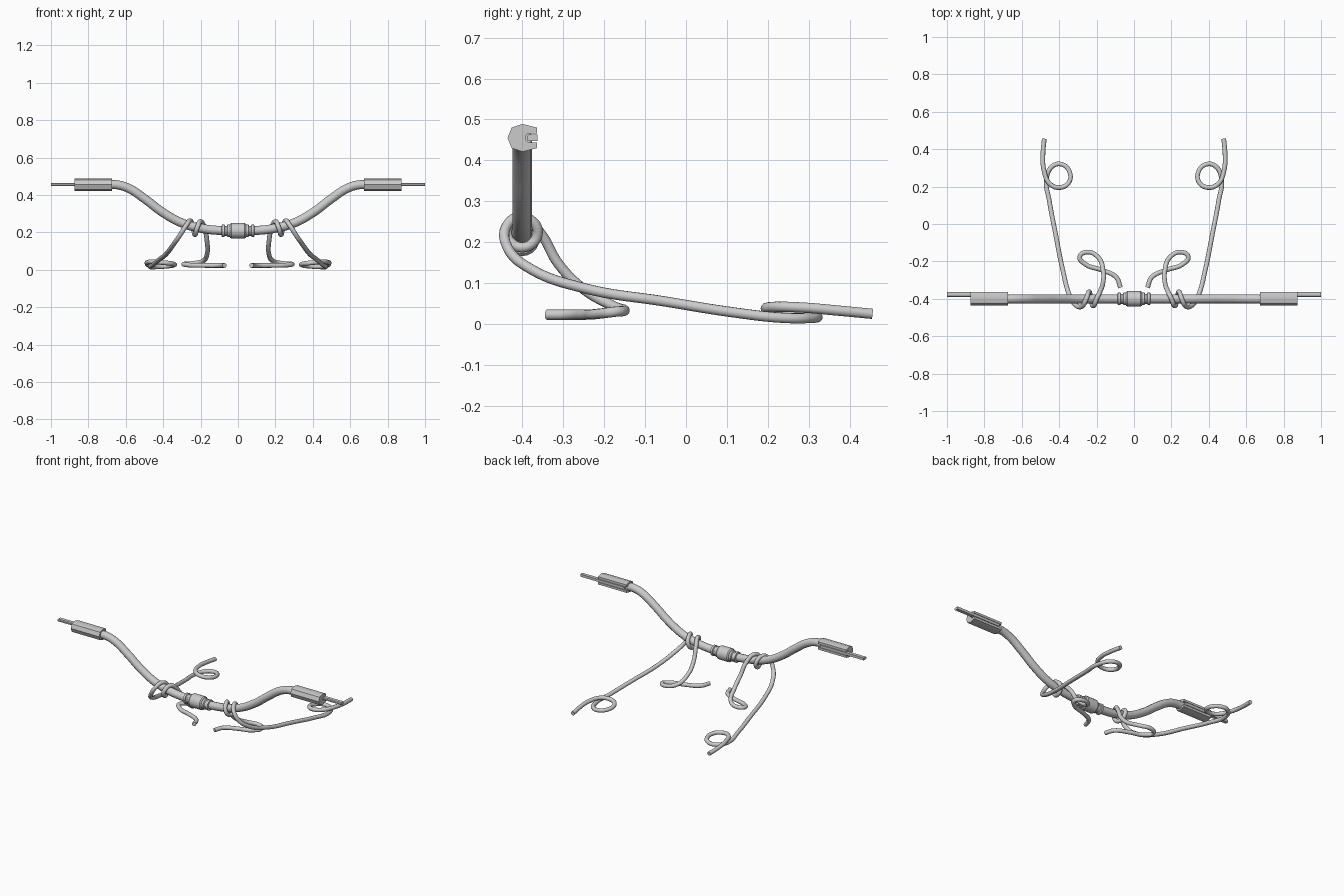
import bpy, bmesh, math

if "Cube" in bpy.data.objects:
    bpy.data.objects.remove(bpy.data.objects["Cube"])

BAR_Y = -0.40
BAR_Z = 0.208
GRIP_Z = 0.455


def shade(ob, angle=35):
    bpy.ops.object.select_all(action='DESELECT')
    ob.select_set(True)
    bpy.context.view_layer.objects.active = ob
    bpy.ops.object.shade_smooth_by_angle(angle=math.radians(angle))


def tube(name, pts, radius):
    """Round tube through the points, turned into a mesh."""
    cu = bpy.data.curves.new(name, 'CURVE')
    cu.dimensions = '3D'
    cu.bevel_depth = radius
    cu.bevel_resolution = 4
    cu.resolution_u = 8
    cu.use_fill_caps = True
    sp = cu.splines.new('BEZIER')
    sp.bezier_points.add(len(pts) - 1)
    for bp, p in zip(sp.bezier_points, pts):
        bp.co = p
        bp.handle_left_type = bp.handle_right_type = 'AUTO'
    ob = bpy.data.objects.new(name, cu)
    bpy.context.collection.objects.link(ob)
    bpy.ops.object.select_all(action='DESELECT')
    ob.select_set(True)
    bpy.context.view_layer.objects.active = ob
    bpy.ops.object.convert(target='MESH')
    ob = bpy.context.view_layer.objects.active
    ob.name = name
    shade(ob, 50)
    return ob


def loft(name, rings, closed_caps=True, angle=35):
    """Skin a list of equal length rings of points."""
    bm = bmesh.new()
    vs = [[bm.verts.new(p) for p in r] for r in rings]
    n = len(rings[0])
    for a, b in zip(vs, vs[1:]):
        for i in range(n):
            j = (i + 1) % n
            bm.faces.new((a[i], a[j], b[j], b[i]))
    if closed_caps:
        bm.faces.new(vs[0])
        bm.faces.new(vs[-1])
    bmesh.ops.recalc_face_normals(bm, faces=bm.faces)
    me = bpy.data.meshes.new(name)
    bm.to_mesh(me)
    bm.free()
    ob = bpy.data.objects.new(name, me)
    bpy.context.collection.objects.link(ob)
    shade(ob, angle)
    return ob


def prism(name, profile, x0, x1):
    """Push a (y, z) profile along x."""
    return loft(name, [[(x, BAR_Y + y, GRIP_Z + z) for y, z in profile] for x in (x0, x1)])


# Curved main bar
half = [(0.1, 0.21), (0.2, 0.222), (0.3, 0.25), (0.4, 0.305),
        (0.5, 0.38), (0.58, 0.433), (0.64, 0.453), (0.70, GRIP_Z)]
path = [(-x, z) for x, z in reversed(half)] + [(0, BAR_Z)] + half
tube("main_bar", [(x, BAR_Y, z) for x, z in path], 0.024)

# Stepped clamp collar in the middle
steps = [(0.0, 0.042), (0.036, 0.042), (0.043, 0.036), (0.043, 0.033), (0.056, 0.033),
         (0.06, 0.027), (0.07, 0.027), (0.073, 0.033), (0.086, 0.033), (0.089, 0.022)]
collar = [(-x, r) for x, r in reversed(steps[1:])] + steps
loft("centre_collar", [[(x, BAR_Y + r * math.cos(t * math.tau / 20),
                         BAR_Z + r * math.sin(t * math.tau / 20)) for t in range(20)]
                       for x, r in collar])

# Faceted grips with a slot in the flat rear side, and a blade in each slot
grip = [(0.036, 0.025), (0, 0.034), (-0.026, 0.025), (-0.036, 0), (-0.026, -0.025),
        (0, -0.034), (0.036, -0.025), (0.036, -0.011), (0.014, -0.011),
        (0.009, -0.006), (0.009, 0.006), (0.014, 0.011), (0.036, 0.011)]
blade = [(0.037, 0.008), (0.016, 0.008), (0.011, 0.004), (0.011, -0.004),
         (0.016, -0.008), (0.037, -0.008)]

# Cable: rear end, flat coil, long run, two turns on the bar, short run, front curl
cable = [(0.48, 0.455, 0.025), (0.487, 0.37, 0.033), (0.482, 0.29, 0.040), (0.45, 0.215, 0.042),
         (0.40, 0.195, 0.038), (0.35, 0.22, 0.032), (0.345, 0.28, 0.024), (0.39, 0.32, 0.018),
         (0.44, 0.305, 0.015), (0.468, 0.24, 0.015), (0.452, 0.12, 0.028), (0.42, -0.05, 0.055),
         (0.38, -0.25, 0.088), (0.345, -0.38, 0.135), (0.31, -0.435, 0.185),
         (0.275, -0.438, 0.24), (0.255, -0.40, 0.262), (0.24, -0.362, 0.225),
         (0.23, -0.40, 0.187), (0.218, -0.438, 0.225), (0.20, -0.40, 0.258),
         (0.18, -0.358, 0.225), (0.165, -0.31, 0.145), (0.165, -0.25, 0.085),
         (0.19, -0.18, 0.045), (0.25, -0.15, 0.033), (0.29, -0.175, 0.030),
         (0.26, -0.215, 0.025), (0.17, -0.247, 0.023), (0.095, -0.285, 0.023),
         (0.072, -0.34, 0.023)]

for s, side in ((1, "right"), (-1, "left")):
    prism("grip_" + side, grip, s * 0.675, s * 0.875)
    prism("blade_" + side, blade, s * 0.69, s * 1.0)
    tube("cable_" + side, [(s * x, y, z) for x, y, z in cable], 0.0125)
